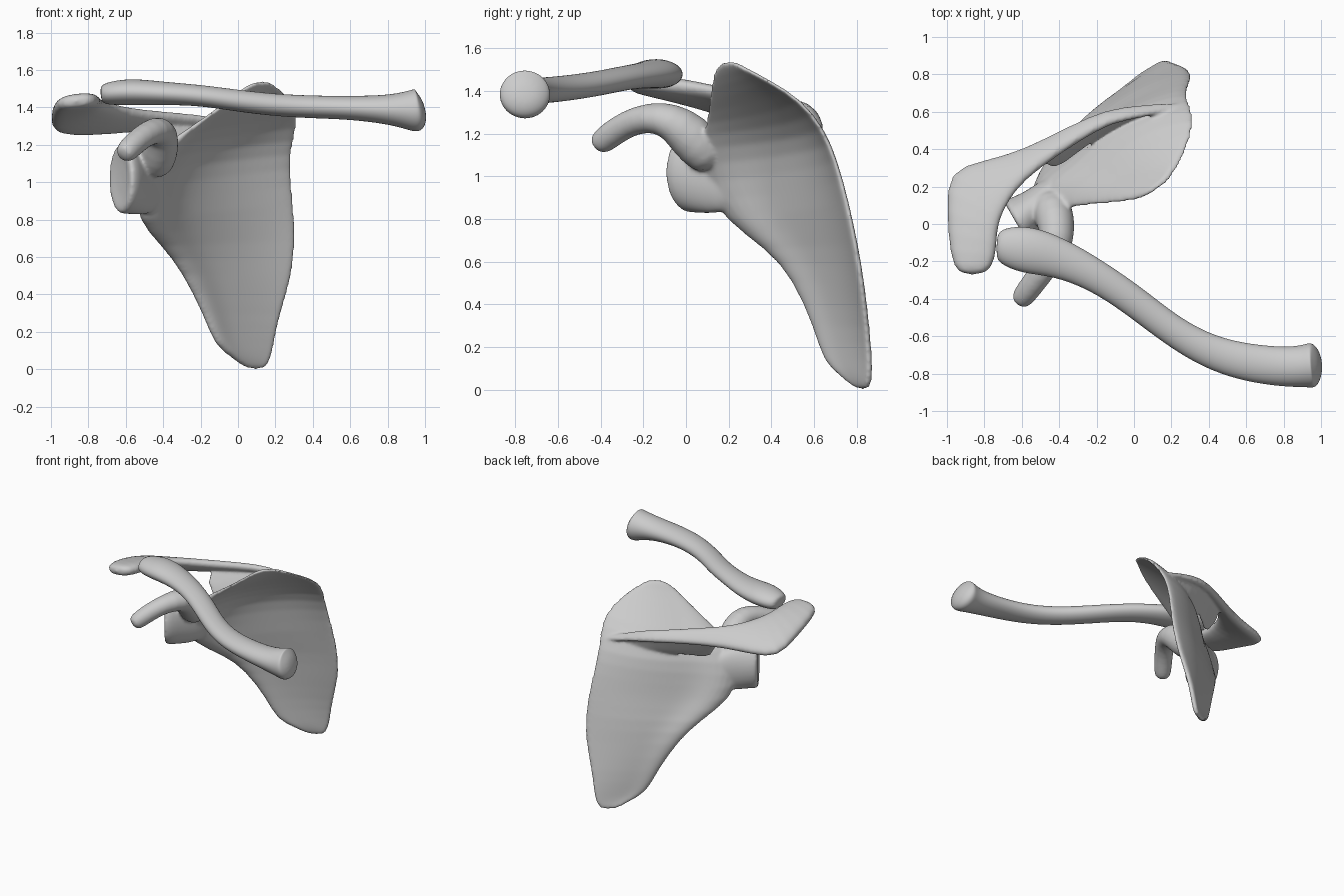
import bpy, bmesh, math
from mathutils import Vector as V

if "Cube" in bpy.data.objects:
    bpy.data.objects.remove(bpy.data.objects["Cube"])

UP = V((0, 0, 1))


def ellipse(c, a, b, n=12, p=1.0):
    pts = []
    for i in range(n):
        t = 2 * math.pi * i / n
        ca, sa = math.cos(t), math.sin(t)
        pts.append(c + a * math.copysign(abs(ca) ** p, ca) + b * math.copysign(abs(sa) ** p, sa))
    return pts


def loft(name, rings, subsurf=1):
    bm = bmesh.new()
    vs = [[bm.verts.new(p) for p in r] for r in rings]
    n = len(vs[0])
    for r, s in zip(vs, vs[1:]):
        for i in range(n):
            bm.faces.new((r[i], r[(i + 1) % n], s[(i + 1) % n], s[i]))
    bm.faces.new(vs[0])
    bm.faces.new(vs[-1])
    bmesh.ops.recalc_face_normals(bm, faces=bm.faces[:])
    me = bpy.data.meshes.new(name)
    bm.to_mesh(me)
    bm.free()
    ob = bpy.data.objects.new(name, me)
    bpy.context.collection.objects.link(ob)
    ob.modifiers.new("sub", 'SUBSURF').levels = subsurf
    return ob


def tube(name, path, subsurf=1, power=1.0):
    """path rows: x, y, z, half width, half height"""
    pts = [V(p[:3]) for p in path]
    rings = []
    for i, p in enumerate(path):
        t = (pts[min(i + 1, len(pts) - 1)] - pts[max(i - 1, 0)]).normalized()
        side = t.cross(UP).normalized()
        rings.append(ellipse(pts[i], side * p[3], side.cross(t) * p[4], 12, power))
    return loft(name, rings, subsurf)


def plate(name, rows, thin, steps=12):
    """rows: outer point, inner point, backward bulge, extra half thickness near the outer edge"""
    rings = []
    for l, r, bulge, pillar in rows:
        l, r = V(l), V(r)
        d = r - l
        back = V((-d.y, d.x, 0)).normalized()
        front_side, back_side = [], []
        for k in range(steps + 1):
            s = k / steps
            q = s ** 1.25
            c = l + d * s + back * bulge * 4 * q * (1 - q)
            h = thin + pillar * math.exp(-((s - .1) / .14) ** 2)
            if k == 0:
                h *= .6
            front_side.append(c - back * h)
            back_side.append(c + back * h)
        rings.append(front_side + back_side[::-1])
    return loft(name, rings)


# Collar bone: S-curved tube with flared ends
clavicle = tube("clavicle", [
    (-.735, -.115, 1.47, .06, .04), (-.71, -.115, 1.472, .10, .062), (-.58, -.135, 1.485, .137, .076),
    (-.40, -.178, 1.475, .11, .064), (-.20, -.275, 1.465, .088, .058), (0, -.41, 1.435, .085, .06),
    (.20, -.57, 1.412, .083, .062), (.40, -.685, 1.402, .093, .063), (.60, -.742, 1.398, .105, .065),
    (.80, -.765, 1.388, .11, .08), (.91, -.760, 1.385, .117, .108), (.95, -.755, 1.383, .127, .122),
    (.972, -.754, 1.388, .115, .11), (1.0, -.752, 1.395, .05, .045)], 2)

# Shoulder blade body with a thick outer border
blade = plate("scapula", [
    ((.05, .81, -.005), (.14, .855, -.005), 0, 0),
    ((-.03, .735, .06), (.175, .868, .06), .0, .004),
    ((-.125, .65, .125), (.19, .868, .13), .01, .008),
    ((-.18, .61, .28), (.22, .856, .28), .02, .012),
    ((-.30, .51, .52), (.295, .83, .50), .035, .02),
    ((-.41, .385, .66), (.31, .80, .68), .06, .028),
    ((-.535, .19, .79), (.305, .76, .88), .08, .045),
    ((-.55, .09, .97), (.28, .705, 1.08), .105, .055),
    ((-.47, .07, 1.13), (.30, .645, 1.22), .13, .055),
    ((-.34, .10, 1.24), (.335, .54, 1.36), .09, .022),
    ((-.17, .11, 1.35), (.275, .385, 1.455), .04, .004),
    ((-.01, .125, 1.475), (.21, .275, 1.51), .01, 0),
    ((.08, .165, 1.54), (.16, .22, 1.545), 0, 0)], .018)

# Socket: neck flaring into a shallow oval cup
w = V((.5, -.86, 0))
socket = loft("glenoid", [ellipse(V(c), w * a, UP * b, 14) for c, a, b in [
    ((-.40, .25, .98), .03, .10), ((-.47, .17, .985), .07, .165), ((-.54, .085, 1.0), .10, .18),
    ((-.59, .035, 1.015), .13, .19), ((-.63, .01, 1.02), .135, .198), ((-.635, .005, 1.02), .11, .165),
    ((-.62, .01, 1.02), .06, .10)]])

# Hooked process on a broad root
hook = tube("coracoid", [
    (-.46, .14, 1.05, .09, .09), (-.43, .06, 1.15, .115, .12), (-.41, -.03, 1.235, .10, .105),
    (-.415, -.12, 1.28, .09, .08), (-.475, -.23, 1.268, .072, .068), (-.54, -.32, 1.22, .067, .066),
    (-.59, -.385, 1.17, .065, .065), (-.618, -.425, 1.14, .05, .05)])

# Spine crest widening into the flat acromion: outer edge, inner edge, half thickness
crest = [
    ((.27, .65, 1.20), (.26, .62, 1.22), .012), ((.05, .635, 1.25), (.05, .57, 1.30), .022),
    ((-.15, .61, 1.28), (-.12, .55, 1.345), .028), ((-.35, .515, 1.29), (-.29, .45, 1.36), .032),
    ((-.60, .385, 1.275), (-.52, .30, 1.38), .038), ((-.80, .335, 1.26), (-.64, .18, 1.40), .044),
    ((-1.0, .29, 1.265), (-.70, .07, 1.42), .046), ((-1.0, .06, 1.35), (-.735, -.02, 1.43), .052),
    ((-.985, -.17, 1.41), (-.735, -.19, 1.445), .05), ((-.94, -.28, 1.43), (-.79, -.275, 1.445), .038)]
mids = [(V(o) + V(i)) / 2 for o, i, t in crest]
rings = []
for k, (o, i, t) in enumerate(crest):
    tan = mids[min(k + 1, len(mids) - 1)] - mids[max(k - 1, 0)]
    a = (V(o) - V(i)) / 2
    rings.append(ellipse(mids[k], a * 1.04, a.cross(tan).normalized() * t, 12, .75))
acromion = loft("acromion", rings)

# Shelf joining the crest to the blade
base = [(.25, .64, 1.205), (.03, .58, 1.19), (-.15, .49, 1.17), (-.31, .375, 1.14), (-.43, .27, 1.10)]
shelf_rings = []
for b, m in zip(base, mids):
    b = V(b)
    row = [(b, .03), (b.lerp(m, .4), .036), (b.lerp(m, .7), .026), (m, .02)]
    shelf_rings.append([p + UP * h for p, h in row] + [p - UP * h for p, h in row[::-1]])
shelf = loft("spine_shelf", shelf_rings)

# Fuse the shoulder blade parts into one smooth bone
bpy.ops.object.select_all(action='DESELECT')
for ob in (blade, socket, hook, acromion, shelf):
    ob.select_set(True)
bpy.context.view_layer.objects.active = blade
bpy.ops.object.convert(target='MESH')
bpy.ops.object.join()
scapula = bpy.context.view_layer.objects.active
scapula.name = "scapula"
rm = scapula.modifiers.new("fuse", 'REMESH')
rm.mode, rm.voxel_size, rm.use_smooth_shade = 'VOXEL', .01, True
sm = scapula.modifiers.new("soften", 'SMOOTH')
sm.factor, sm.iterations = .5, 12

for f in clavicle.data.polygons:
    f.use_smooth = True
